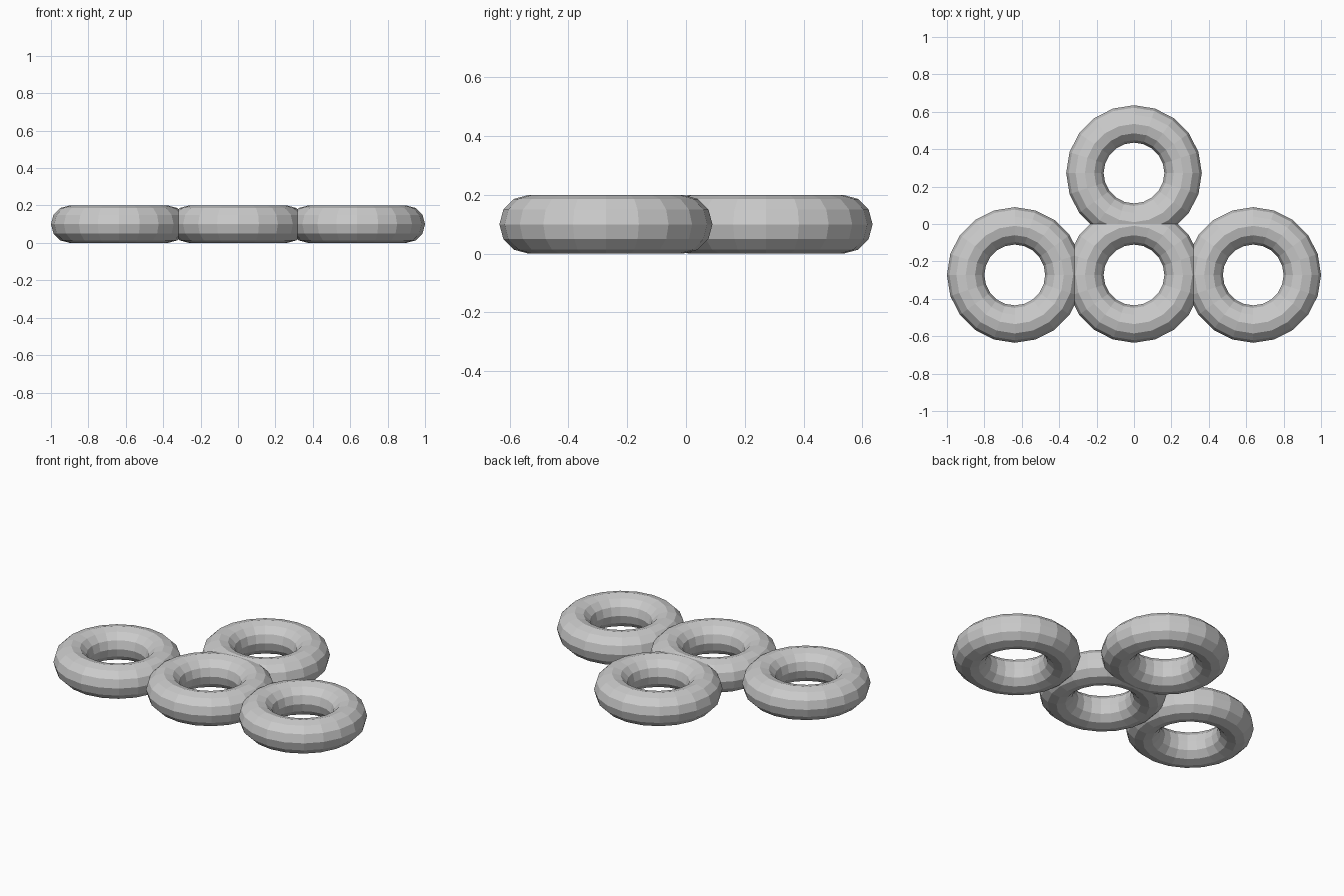
import bpy
import bmesh
from math import cos, sin, tau

cube = bpy.data.objects.get("Cube")
if cube:
    bpy.data.objects.remove(cube, do_unlink=True)

MAJOR, MINOR = 0.2625, 0.1      # ring radius and tube radius
SIDES, TUBE_SIDES = 20, 12
SPACING_X, OFFSET_Y = 0.6375, 0.2725

grey = bpy.data.materials.new("light grey")
grey.use_nodes = True
colour = (0.6, 0.6, 0.6, 1)
grey.diffuse_color = colour
grey.node_tree.nodes["Principled BSDF"].inputs["Base Color"].default_value = colour


def ring_mesh():
    """Faceted ring: a tube section spun around the vertical axis."""
    bm = bmesh.new()
    section = [bm.verts.new((MAJOR + MINOR * cos(tau * i / TUBE_SIDES), 0,
                             MINOR * sin(tau * i / TUBE_SIDES)))
               for i in range(TUBE_SIDES)]
    edges = [bm.edges.new((section[i - 1], section[i])) for i in range(TUBE_SIDES)]
    bmesh.ops.spin(bm, geom=section + edges, cent=(0, 0, 0), axis=(0, 0, 1),
                   angle=tau, steps=SIDES, use_merge=True)
    bmesh.ops.remove_doubles(bm, verts=bm.verts, dist=0.0001)
    bmesh.ops.recalc_face_normals(bm, faces=bm.faces)
    mesh = bpy.data.meshes.new("ring")
    bm.to_mesh(mesh)
    bm.free()
    mesh.materials.append(grey)
    return mesh


# Row of three rings in front, one ring behind the middle
mesh = ring_mesh()
rings = {
    "front_right_ring": (-SPACING_X, -OFFSET_Y),
    "front_middle_ring": (0, -OFFSET_Y),
    "front_left_ring": (SPACING_X, -OFFSET_Y),
    "back_ring": (0, OFFSET_Y),
}
for name, (x, y) in rings.items():
    ring = bpy.data.objects.new(name, mesh)
    ring.location = (x, y, MINOR)
    bpy.context.collection.objects.link(ring)
